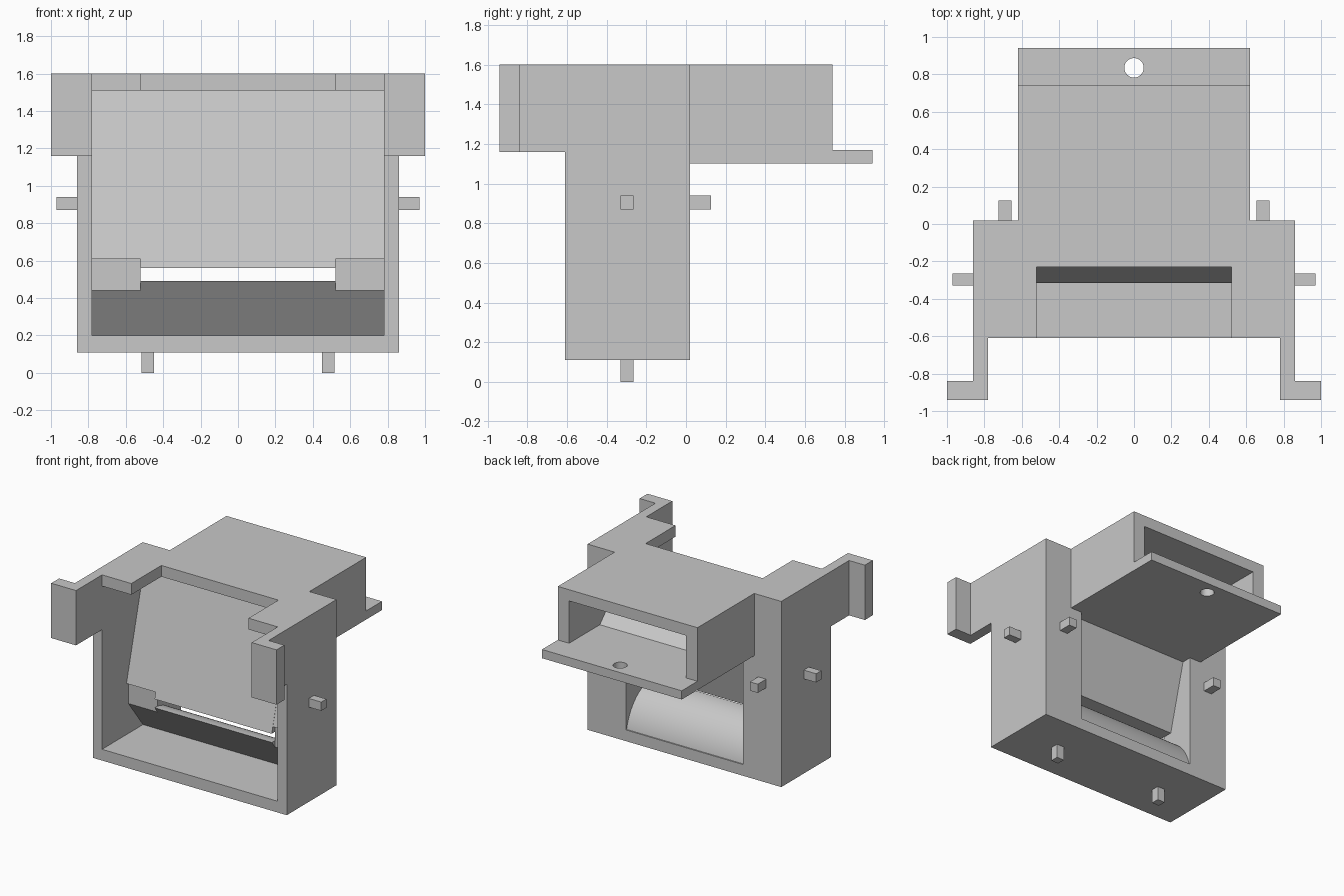
import bpy, bmesh, math

cube = bpy.data.objects.get("Cube")
if cube:
    bpy.data.objects.remove(cube, do_unlink=True)

grey = bpy.data.materials.new("plain_grey")
grey.use_nodes = True
colour = (0.58, 0.58, 0.58, 1)
grey.diffuse_color = colour
grey.node_tree.nodes["Principled BSDF"].inputs["Base Color"].default_value = colour


def prism(name, profile, x0, x1):
    """Extrude a (y, z) profile from x0 to x1."""
    bm = bmesh.new()
    face = bm.faces.new([bm.verts.new((x0, y, z)) for y, z in profile])
    out = bmesh.ops.extrude_face_region(bm, geom=[face])
    verts = [v for v in out["geom"] if isinstance(v, bmesh.types.BMVert)]
    bmesh.ops.translate(bm, verts=verts, vec=(x1 - x0, 0, 0))
    bmesh.ops.recalc_face_normals(bm, faces=bm.faces)
    mesh = bpy.data.meshes.new(name)
    bm.to_mesh(mesh)
    bm.free()
    mesh.materials.append(grey)
    ob = bpy.data.objects.new(name, mesh)
    bpy.context.collection.objects.link(ob)
    return ob


def box(name, x0, x1, y0, y1, z0, z1):
    return prism(name, [(y0, z0), (y1, z0), (y1, z1), (y0, z1)], x0, x1)


def smooth(ob):
    bpy.ops.object.select_all(action="DESELECT")
    ob.select_set(True)
    bpy.context.view_layer.objects.active = ob
    bpy.ops.object.shade_smooth_by_angle(angle=math.radians(30))


OUT, IN, SLOT = 0.86, 0.78, 0.52      # outer wall, inner wall, central slot
FRONT, BACK = -0.61, 0.02
BASE, FLOOR, CEIL, TOP = 0.11, 0.20, 1.51, 1.60

# Main housing: floor and notched roof
box("floor", -IN, IN, FRONT, BACK, BASE, FLOOR)
box("roof", -IN, IN, -0.23, BACK, CEIL, TOP)

# Profile of the solid columns behind the front opening
column = [(BACK, FLOOR), (-0.09, FLOOR), (-0.276, 0.44), (-0.276, 0.61),
          (-0.30, 0.61), (-0.065, CEIL), (BACK, CEIL)]

for s, side in ((1, "left"), (-1, "right")):
    def pair(name, x0, x1, *rest):
        box(f"{side}_{name}", s * x0, s * x1, *rest)

    pair("side_wall", IN, OUT, FRONT, BACK, BASE, TOP)
    pair("roof_tab", SLOT, IN, FRONT, -0.23, CEIL, TOP)
    prism(f"{side}_rear_column", column, s * SLOT, s * IN)
    # Front brackets with outward flanges
    pair("bracket_arm", IN, OUT, -0.94, FRONT, 1.16, TOP)
    pair("bracket_flange", OUT, 1.0, -0.94, -0.84, 1.16, TOP)
    # Locating pegs
    pair("side_peg", OUT, 0.97, -0.33, -0.265, 0.87, 0.94)
    pair("back_peg", 0.655, 0.725, BACK, 0.125, 0.87, 0.94)
    pair("bottom_peg", 0.45, 0.515, -0.33, -0.265, 0, BASE)
    # Rear tray walls
    pair("tray_wall", SLOT, 0.62, BACK, 0.74, 1.17, TOP)

# Leaning panel above the slot
prism("leaning_panel", [(-0.315, 0.56), (-0.20, 0.56), (-0.06, 1.10),
                        (BACK, 1.10), (BACK, CEIL), (-0.065, CEIL)], -SLOT, SLOT)

# Lower guide with a rounded back
arc = [(-0.315 + 0.335 * math.sin(t), BASE + 0.38 * math.cos(t))
       for t in (i * math.pi / 48 for i in range(25))]
smooth(prism("rounded_guide", arc + [(-0.09, BASE), (-0.09, FLOOR)], -SLOT, SLOT))

# Rear tray: lid, inner ramp and shelf
box("tray_lid", -0.62, 0.62, BACK, 0.74, CEIL, TOP)
prism("tray_ramp", [(BACK, 1.17), (0.35, 1.17), (BACK, CEIL)], -SLOT, SLOT)
shelf = box("tray_shelf", -0.62, 0.62, BACK, 0.94, 1.10, 1.17)

# Round hole in the shelf
bpy.ops.mesh.primitive_cylinder_add(vertices=32, radius=0.052, depth=0.3,
                                    location=(0, 0.835, 1.135))
cutter = bpy.context.object
cutter.name = "hole_cutter"
cutter.data.materials.append(grey)
cutter.hide_render = True
mod = shelf.modifiers.new("hole", "BOOLEAN")
mod.operation = "DIFFERENCE"
mod.object = cutter
mod.solver = "EXACT"
bpy.context.view_layer.objects.active = shelf
bpy.ops.object.modifier_apply(modifier=mod.name)
bpy.data.objects.remove(cutter, do_unlink=True)
smooth(shelf)
